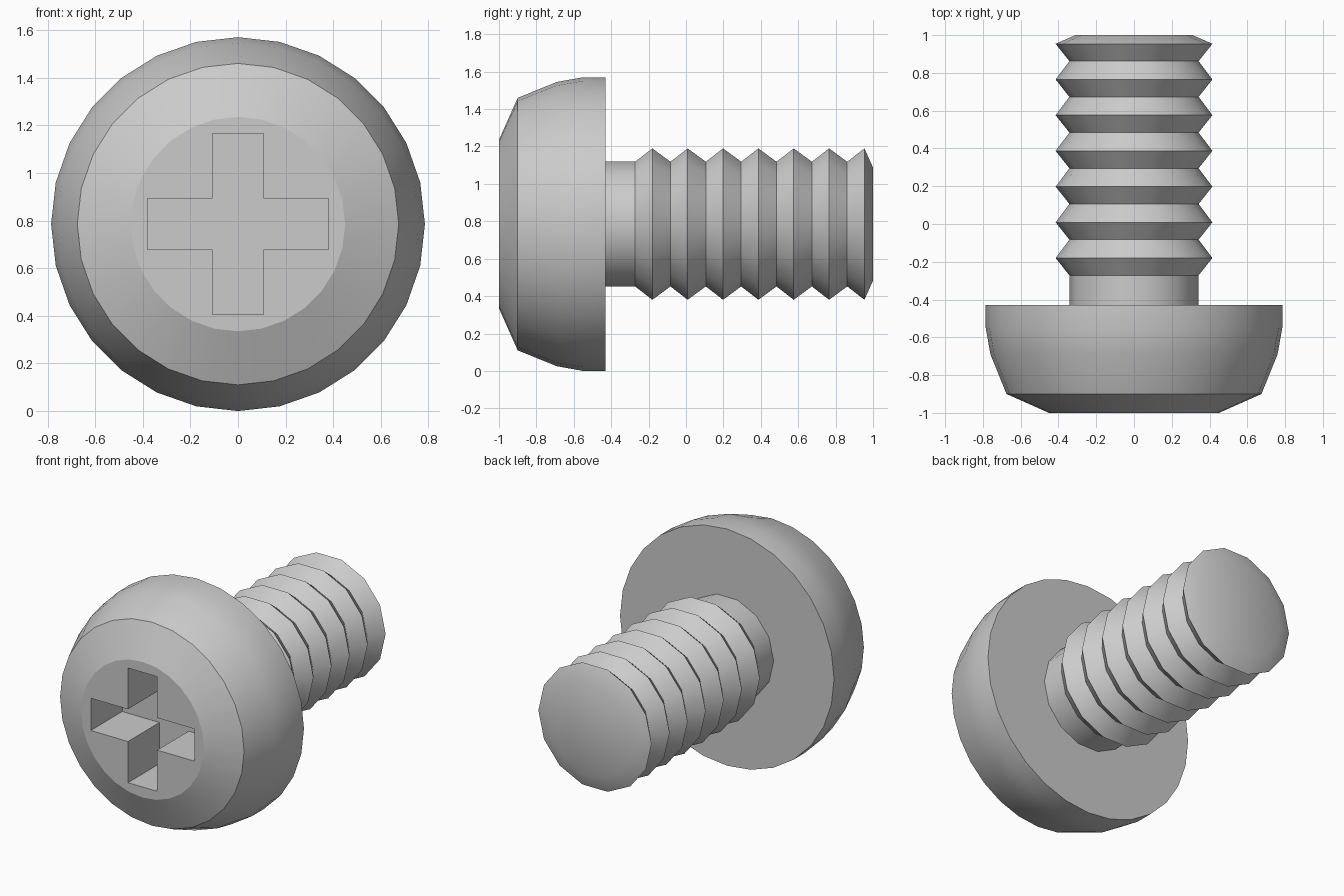
import bpy
import bmesh
from math import cos, sin, pi, radians

AXIS_Z = 0.785

cube = bpy.data.objects.get("Cube")
if cube:
    bpy.data.objects.remove(cube, do_unlink=True)

steel = bpy.data.materials.new("grey steel")
steel.use_nodes = True
steel.diffuse_color = (0.6, 0.6, 0.6, 1)
steel.node_tree.nodes["Principled BSDF"].inputs["Base Color"].default_value = (0.6, 0.6, 0.6, 1)


def finish(bm, name):
    bmesh.ops.recalc_face_normals(bm, faces=bm.faces)
    mesh = bpy.data.meshes.new(name)
    bm.to_mesh(mesh)
    bm.free()
    mesh.materials.append(steel)
    obj = bpy.data.objects.new(name, mesh)
    obj.location.z = AXIS_Z
    bpy.context.collection.objects.link(obj)
    return obj


def lathe(name, profile, sides):
    """Closed solid turned around the y axis from (y, radius) points."""
    bm = bmesh.new()
    rings = [[bm.verts.new((r * cos(2 * pi * i / sides), y, r * sin(2 * pi * i / sides)))
              for i in range(sides)] for y, r in profile]
    for a, b in zip(rings, rings[1:]):
        for i in range(sides):
            j = (i + 1) % sides
            bm.faces.new((a[i], a[j], b[j], b[i]))
    bm.faces.new(rings[0])
    bm.faces.new(rings[-1])
    return finish(bm, name)


def activate(obj):
    bpy.ops.object.select_all(action="DESELECT")
    obj.select_set(True)
    bpy.context.view_layer.objects.active = obj


def smooth(obj, angle):
    activate(obj)
    bpy.ops.object.shade_smooth_by_angle(angle=radians(angle))


# Domed head
head = lathe("screw_head", [(-1, 0.45), (-0.9, 0.675), (-0.69, 0.76),
                            (-0.55, 0.785), (-0.43, 0.785)], 28)

# Cross-shaped drive recess, cut into the head
w, l = 0.107, 0.38
quarter = [(l, -w), (l, w), (w, w)]
outline = []
for turn in range(4):
    for x, z in quarter:
        for _ in range(turn):
            x, z = -z, x
        outline.append((x, z))
bm = bmesh.new()
cross = bm.faces.new([bm.verts.new((x, -1.1, z)) for x, z in outline])
extruded = bmesh.ops.extrude_face_region(bm, geom=[cross])["geom"]
for v in extruded:
    if isinstance(v, bmesh.types.BMVert):
        v.co.y = -0.67
cutter = finish(bm, "recess_cutter")
cutter.hide_render = True

cut = head.modifiers.new("recess", "BOOLEAN")
cut.operation = "DIFFERENCE"
cut.solver = "EXACT"
cut.object = cutter
activate(head)
bpy.ops.object.modifier_apply(modifier=cut.name)
bpy.data.objects.remove(cutter, do_unlink=True)
smooth(head, 22.5)

# Shank with seven thread ridges and a chamfered tip
pitch = 0.189
profile = [(-0.45, 0.342)]
for k in range(7):
    profile += [(-0.272 + k * pitch, 0.342), (-0.18 + k * pitch, 0.415)]
profile.append((1, 0.31))
shank = lathe("threaded_shank", profile, 14)
smooth(shank, 30)
